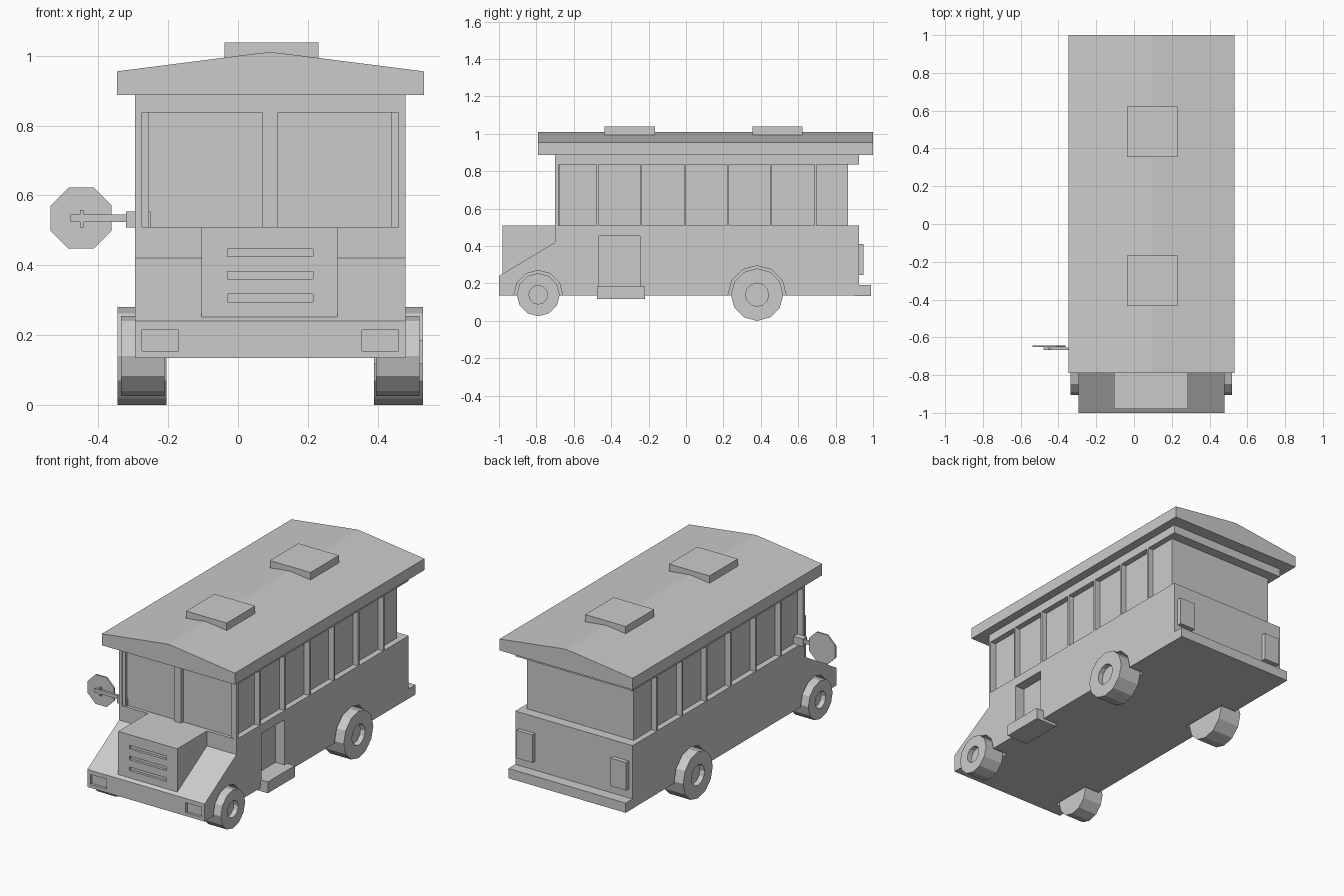
import bpy, bmesh, math
from mathutils import Matrix

if "Cube" in bpy.data.objects:
    bpy.data.objects.remove(bpy.data.objects["Cube"])

CX = 0.0925            # centre plane of the bus (the sign arm shifts it off x = 0)
L, R = -0.295, 0.48    # body sides


def finish(name, bm):
    bmesh.ops.recalc_face_normals(bm, faces=bm.faces)
    me = bpy.data.meshes.new(name)
    bm.to_mesh(me)
    bm.free()
    ob = bpy.data.objects.new(name, me)
    bpy.context.collection.objects.link(ob)
    return ob


def box(name, x, y, z):
    bm = bmesh.new()
    bmesh.ops.create_cube(bm, size=1)
    for v in bm.verts:
        v.co = [a + (b - a) * (c + 0.5) for (a, b), c in zip((x, y, z), v.co)]
    return finish(name, bm)


def extrude(name, pts, axis, a, b):
    """Extrude a profile: axis 'x' takes (y, z) points, axis 'y' takes (x, z) points."""
    bm = bmesh.new()
    place = (lambda p, q, d: (d, p, q)) if axis == 'x' else (lambda p, q, d: (p, d, q))
    ends = [[bm.verts.new(place(p, q, d)) for p, q in pts] for d in (a, b)]
    for ring in ends:
        bm.faces.new(ring)
    n = len(pts)
    for i in range(n):
        j = (i + 1) % n
        bm.faces.new((ends[0][i], ends[0][j], ends[1][j], ends[1][i]))
    return finish(name, bm)


def ngon(cx, cz, r, n, turn=0.0):
    return [(cx + r * math.sin(turn + 2 * math.pi * i / n),
             cz + r * math.cos(turn + 2 * math.pi * i / n)) for i in range(n)]


def cut(ob, cutter):
    mod = ob.modifiers.new("cut", 'BOOLEAN')
    mod.operation, mod.solver, mod.object = 'DIFFERENCE', 'EXACT', cutter
    bpy.context.view_layer.objects.active = ob
    bpy.ops.object.modifier_apply(modifier=mod.name)
    bpy.data.objects.remove(cutter)


def sides(a, b):
    """The x range on the right side and its mirror on the left."""
    return [("right", (a, b)), ("left", (2 * CX - b, 2 * CX - a))]


# Lower body with sloped nose
body = extrude("lower_body", [(-1, 0.135), (-1, 0.24), (-0.70, 0.42), (-0.70, 0.51),
                              (0.925, 0.51), (0.925, 0.135)], 'x', L, R)

# Wheel arches, door opening and headlight recesses
WHEELS = [("front", -0.79, 0.115, 0.05, 0.395, 0.52),
          ("rear", 0.38, 0.14, 0.062, 0.39, 0.53)]
for label, y, r, hub, a, b in WHEELS:
    for side, (p, q) in sides(0.38, 0.6):
        cut(body, extrude("arch_cutter", ngon(y, 0.14, r + 0.015, 12), 'x', p, q))
cut(body, box("door_cutter", (0.42, 0.6), (-0.465, -0.245), (0.185, 0.455)))
for side, x in sides(0.355, 0.46):
    cut(body, box("light_cutter", x, (-1.1, -0.985), (0.155, 0.215)))

# Engine hood with grille slots
hood = box("hood", (-0.105, 0.285), (-0.98, -0.69), (0.25, 0.51))
for z in (0.295, 0.36, 0.425):
    cut(hood, box("slot_cutter", (-0.03, 0.215), (-1.1, -0.965), (z, z + 0.022)))

# Cabin core (glass surfaces), header rim and window pillars
INSET = 0.035
box("cabin_glass", (L + INSET, R - INSET), (-0.68, 0.865), (0.50, 0.89))
box("header_rim", (L, R), (-0.70, 0.925), (0.837, 0.89))
for side, x in sides(R - INSET - 0.005, R):
    for i, y in enumerate((-0.475, -0.24, -0.005, 0.225, 0.455, 0.692)):
        box(f"{side}_pillar_{i + 1}", x, (y - 0.006, y + 0.006), (0.505, 0.84))
    front_x = (R - 0.02, R) if side == "right" else (L, L + 0.02)
    box(f"{side}_front_post", front_x, (-0.70, -0.683), (0.505, 0.84))
    box(f"{side}_front_post_return", x, (-0.695, -0.683), (0.505, 0.84))\
        .scale = (1, 1, 1)
box("windshield_post", (0.07, 0.115), (-0.70, -0.67), (0.505, 0.84))

# Pitched roof with a softened ridge, and two roof hatches
extrude("roof", [(-0.347, 0.887), (-0.347, 0.955), (0.045, 1.005), (CX, 1.01),
                 (0.14, 1.005), (0.532, 0.955), (0.532, 0.887)], 'y', -0.79, 1.0)
for label, y in (("front", -0.435), ("rear", 0.355)):
    box(label + "_roof_hatch", (-0.038, 0.23), (y, y + 0.268), (0.985, 1.038))

# Wheels with recessed hubs
for label, y, r, hub, a, b in WHEELS:
    for side, (p, q) in sides(a, b):
        wheel = extrude(f"{label}_{side}_wheel", ngon(y, 0.14, r, 12), 'x', p, q)
        c, d = (q - 0.03, q + 0.1) if side == "right" else (p - 0.1, p + 0.03)
        cut(wheel, extrude("hub_cutter", ngon(y, 0.14, hub, 12), 'x', c, d))

# Door step, rear bumper and tail lights
box("door_step", (0.39, 0.53), (-0.475, -0.22), (0.117, 0.185))
box("rear_bumper", (L, R), (0.90, 0.99), (0.134, 0.192))
for side, x in sides(0.35, 0.455):
    box(side + "_tail_light", x, (0.92, 0.95), (0.245, 0.412))

# Octagonal sign on a swing arm
extrude("sign_plate", ngon(-0.449, 0.535, 0.0945, 8, math.pi / 8), 'y', -0.652, -0.642)
box("sign_arm", (-0.48, -0.31), (-0.668, -0.654), (0.524, 0.545))
box("sign_bracket", (-0.452, -0.442), (-0.664, -0.65), (0.508, 0.558))
box("sign_mount", (-0.32, -0.25), (-0.685, -0.645), (0.508, 0.554))
